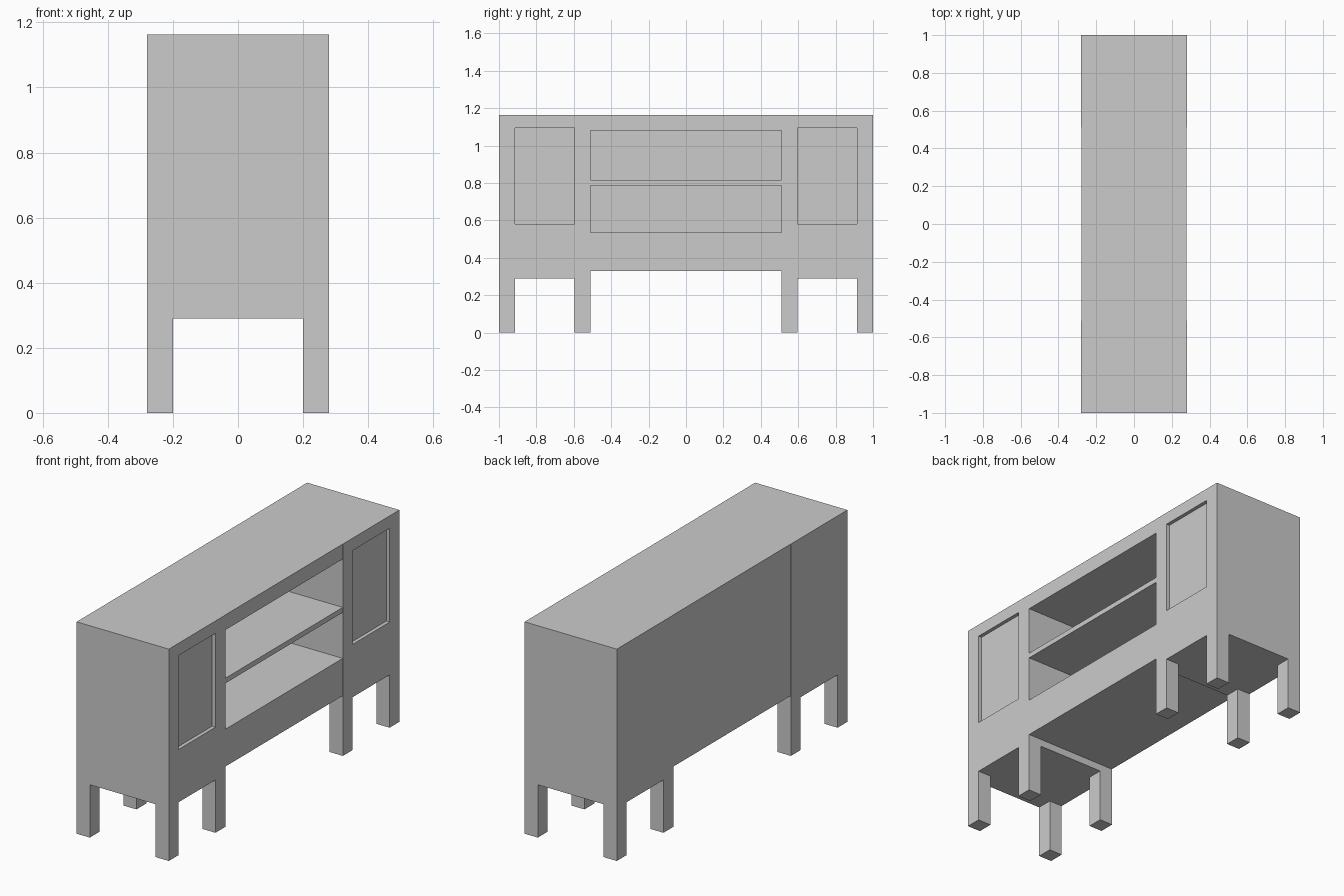
import bpy, bmesh

if "Cube" in bpy.data.objects:
    bpy.data.objects.remove(bpy.data.objects["Cube"])

HX, TOP = 0.28, 1.163      # half depth and overall height
Y0, Y1 = 0.51, 1.0         # y range of a side cabinet
LEG = 0.085


def box(name, x0, x1, y0, y1, z0, z1):
    me = bpy.data.meshes.new(name)
    bm = bmesh.new()
    bmesh.ops.create_cube(bm, size=1)
    for v in bm.verts:
        v.co.x = x1 if v.co.x > 0 else x0
        v.co.y = y1 if v.co.y > 0 else y0
        v.co.z = z1 if v.co.z > 0 else z0
    bm.to_mesh(me)
    bm.free()
    ob = bpy.data.objects.new(name, me)
    bpy.context.collection.objects.link(ob)
    return ob


def cut(target, cutter):
    cutter.hide_render = True
    cutter.hide_set(True)
    mod = target.modifiers.new(cutter.name, 'BOOLEAN')
    mod.operation = 'DIFFERENCE'
    mod.solver = 'EXACT'
    mod.object = cutter


# Side cabinets: four legs and a shallow recessed door panel on the +x face
for side, s in (("left", -1), ("right", 1)):
    def ys(a, b):
        return sorted((s * a, s * b))
    cab = box(side + "_cabinet", -HX, HX, *ys(Y0, Y1), 0, TOP)
    cut(cab, box(side + "_leg_gap_long_cutter", -0.5, 0.5,
                 *ys(Y0 + LEG, Y1 - LEG), -0.1, 0.29))
    cut(cab, box(side + "_leg_gap_cross_cutter", -0.2, 0.2,
                 *ys(Y0 - 0.1, Y1 + 0.1), -0.1, 0.29))
    cut(cab, box(side + "_door_recess_cutter", HX - 0.02, HX + 0.1,
                 *ys(Y0 + LEG, Y1 - LEG), 0.58, 1.095))

# Middle unit: E-shaped profile (back, base, shelf, top) extruded between cabinets
f, b, inner = HX - 0.001, -HX + 0.001, -HX + 0.04
profile = [(b, 0.33), (f, 0.33), (f, 0.535), (inner, 0.535),
           (inner, 0.787), (f, 0.787), (f, 0.815), (inner, 0.815),
           (inner, 1.08), (f, 1.08), (f, TOP), (b, TOP)]
me = bpy.data.meshes.new("middle_shelf_unit")
bm = bmesh.new()
face = bm.faces.new([bm.verts.new((x, -Y0, z)) for x, z in profile])
ext = bmesh.ops.extrude_face_region(bm, geom=[face], use_keep_orig=True)
bmesh.ops.translate(bm, vec=(0, 2 * Y0, 0),
                    verts=[g for g in ext["geom"] if isinstance(g, bmesh.types.BMVert)])
bmesh.ops.recalc_face_normals(bm, faces=bm.faces)
bm.to_mesh(me)
bm.free()
bpy.context.collection.objects.link(bpy.data.objects.new("middle_shelf_unit", me))
